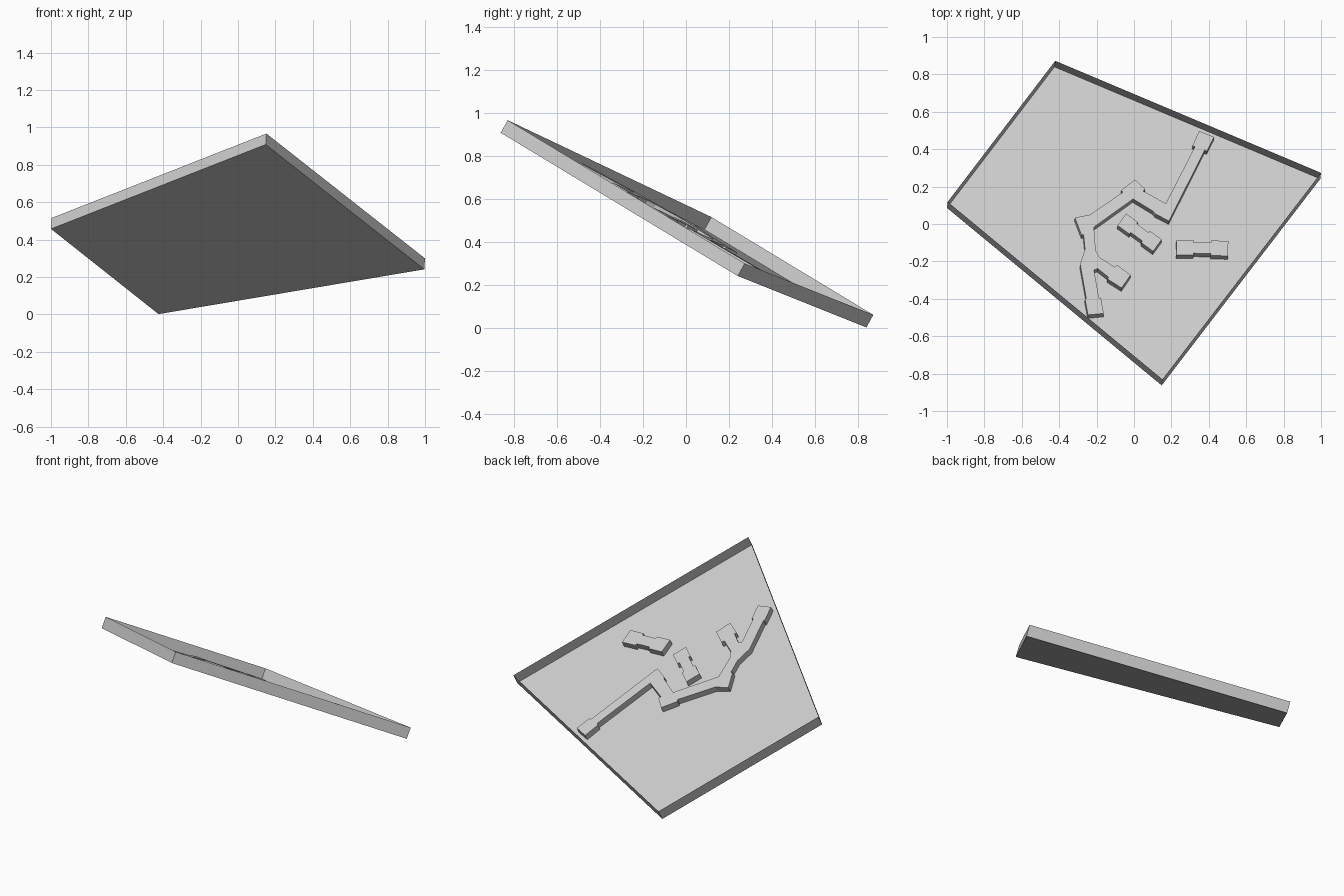
import bpy, bmesh, math
from mathutils import Vector

if "Cube" in bpy.data.objects:
    bpy.data.objects.remove(bpy.data.objects["Cube"])

N = Vector((0.057, 0.484, 0.873)).normalized()   # tray's tilted up direction
OFFSET = 0.384                                   # plane offset of the tray floor
DEPTH = 0.067                                    # rim height above the floor
BLOCK = 0.038                                    # block height above the floor


def on_plane(x, y, h=0.0):
    """Point on the tilted plane h above the floor, seen from above at x, y."""
    return Vector((x, y, (OFFSET + h - N.x * x - N.y * y) / N.z))


def finish(name, bm):
    bmesh.ops.recalc_face_normals(bm, faces=bm.faces)
    mesh = bpy.data.meshes.new(name)
    bm.to_mesh(mesh)
    bm.free()
    obj = bpy.data.objects.new(name, mesh)
    bpy.context.collection.objects.link(obj)
    return obj


def skin(name, base, offset):
    """Cap the base outline and run walls from it along the offset."""
    bm = bmesh.new()
    low = [bm.verts.new(p) for p in base]
    high = [bm.verts.new(p + offset) for p in base]
    bm.faces.new(low)
    for i in range(len(low)):
        j = (i + 1) % len(low)
        bm.faces.new((low[i], low[j], high[j], high[i]))
    return finish(name, bm)


def block(name, outline):
    """Raised block whose roof outline is given in plan."""
    return skin(name, [on_plane(x, y, BLOCK) for x, y in outline], -N * BLOCK)


def notched(cx, cy, length, width, angle):
    """Bar with wider pads at both ends."""
    l, w, k, n = length / 2, width / 2, length / 6, width / 2 - 0.011
    pts = [(-l, -w), (-k, -w), (-k, -n), (k, -n), (k, -w), (l, -w)]
    pts += [(-x, -y) for x, y in pts]
    c, s = math.cos(angle), math.sin(angle)
    return [(cx + c * x - s * y, cy + s * x + c * y) for x, y in pts]


# Open tray: thin floor and four thin walls
corners = [(-0.425, 0.84), (0.996, 0.241), (0.148, -0.863), (-1.0, 0.086)]
skin("tray", [on_plane(x, y) for x, y in corners], N * DEPTH)

# Two detached blocks
block("right_block", notched(0.365, -0.128, 0.277, 0.08, math.radians(-1)))
block("middle_block", notched(0.03, -0.045, 0.235, 0.078, math.radians(-36)))

# Long branching block
block("long_block", [
    (0.348, 0.497), (0.428, 0.465), (0.39, 0.39), (0.378, 0.395),
    (0.187, 0.016), (0.112, 0.055), (0.103, 0.068), (-0.005, 0.134),
    (-0.214, -0.016), (-0.205, -0.14), (-0.185, -0.178),
    (-0.103, -0.23), (-0.092, -0.218), (-0.018, -0.272), (-0.066, -0.342),
    (-0.142, -0.294), (-0.136, -0.284), (-0.195, -0.238), (-0.214, -0.246),
    (-0.187, -0.396), (-0.177, -0.394), (-0.162, -0.478), (-0.246, -0.486),
    (-0.262, -0.40), (-0.255, -0.398), (-0.288, -0.215), (-0.262, -0.134),
    (-0.27, -0.055), (-0.28, -0.06), (-0.316, 0.034), (-0.235, 0.05),
    (-0.06, 0.17), (-0.068, 0.181), (0.005, 0.238), (0.06, 0.187),
    (0.05, 0.176), (0.17, 0.11), (0.325, 0.413), (0.313, 0.42)])
